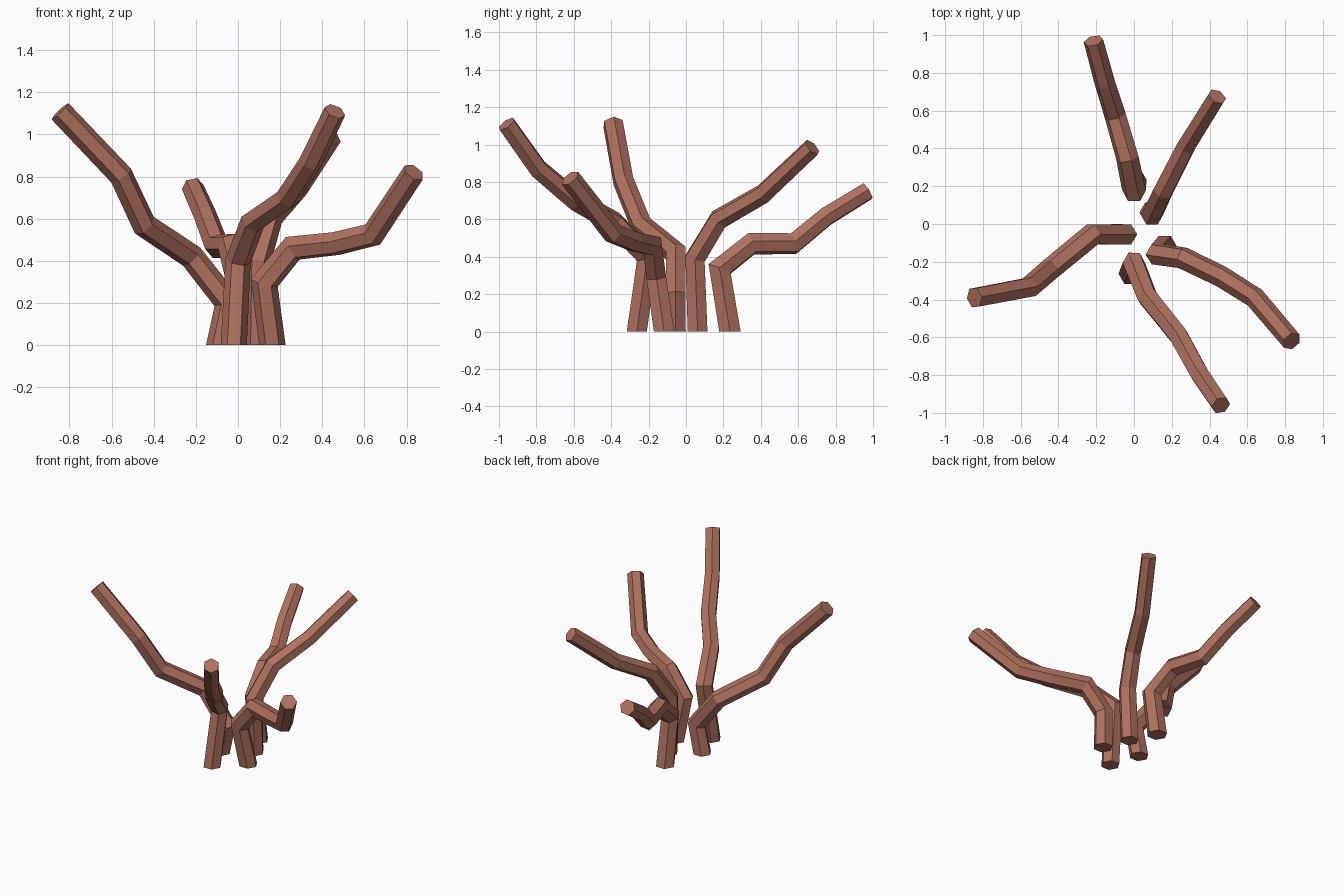
import bpy, bmesh, math
from mathutils import Vector

cube = bpy.data.objects.get("Cube")
if cube:
    bpy.data.objects.remove(cube, do_unlink=True)

# Reddish brown bark
bark = bpy.data.materials.new("reddish_brown")
bark.use_nodes = True
COLOR = (0.43, 0.165, 0.115, 1.0)
bark.diffuse_color = COLOR
bsdf = bark.node_tree.nodes["Principled BSDF"]
bsdf.inputs["Base Color"].default_value = COLOR
bsdf.inputs["Roughness"].default_value = 0.9

SIDES = 6


def branch(name, points, r_start, r_end):
    """Six-sided tube along a path, mitred at each bend, flat at the ground."""
    pts = [Vector(p) for p in points]
    last = len(pts) - 1
    dirs = [(b - a).normalized() for a, b in zip(pts, pts[1:])]
    offsets = [Vector((math.cos(math.tau * k / SIDES), math.sin(math.tau * k / SIDES), 0))
               for k in range(SIDES)]
    bm = bmesh.new()
    rings = []
    for i, p in enumerate(pts):
        if i > 0:
            # slide the section along the segment onto the mitre plane
            d = dirs[i - 1]
            n = d if i == last else (d + dirs[i]).normalized()
            offsets = [o - d * (o.dot(n) / d.dot(n)) for o in offsets]
        r = r_start + (r_end - r_start) * i / last
        rings.append([bm.verts.new(p + o * r) for o in offsets])
    for a, b in zip(rings, rings[1:]):
        for k in range(SIDES):
            j = (k + 1) % SIDES
            bm.faces.new((a[k], a[j], b[j], b[k]))
    bm.faces.new(rings[0][::-1])
    bm.faces.new(rings[-1])
    bmesh.ops.recalc_face_normals(bm, faces=bm.faces)
    mesh = bpy.data.meshes.new(name)
    bm.to_mesh(mesh)
    bm.free()
    mesh.materials.append(bark)
    obj = bpy.data.objects.new(name, mesh)
    bpy.context.scene.collection.objects.link(obj)
    return obj


# Five branches fanning out from a loose ring of stems
branch("back_branch",
       [(0.0, 0.235, 0), (0.0, 0.18, 0.335), (-0.035, 0.35, 0.47),
        (-0.10, 0.575, 0.47), (-0.155, 0.75, 0.615), (-0.215, 0.97, 0.75)], 0.066, 0.053)
branch("back_left_branch",
       [(0.09, 0.062, 0), (0.095, 0.048, 0.39), (0.155, 0.175, 0.60),
        (0.275, 0.41, 0.735), (0.44, 0.675, 0.985)], 0.061, 0.052)
branch("right_branch",
       [(-0.09, -0.055, 0), (-0.047, -0.055, 0.20), (-0.22, -0.055, 0.42),
        (-0.445, -0.24, 0.57), (-0.555, -0.335, 0.805), (-0.845, -0.39, 1.11)], 0.062, 0.057)
branch("front_branch",
       [(-0.02, -0.263, 0), (0.0, -0.207, 0.40), (0.07, -0.385, 0.585),
        (0.235, -0.59, 0.70), (0.345, -0.79, 0.87), (0.46, -0.96, 1.11)], 0.062, 0.053)
branch("front_left_branch",
       [(0.163, -0.117, 0), (0.125, -0.16, 0.295), (0.26, -0.18, 0.46),
        (0.465, -0.28, 0.482), (0.64, -0.39, 0.525), (0.835, -0.62, 0.82)], 0.063, 0.055)
